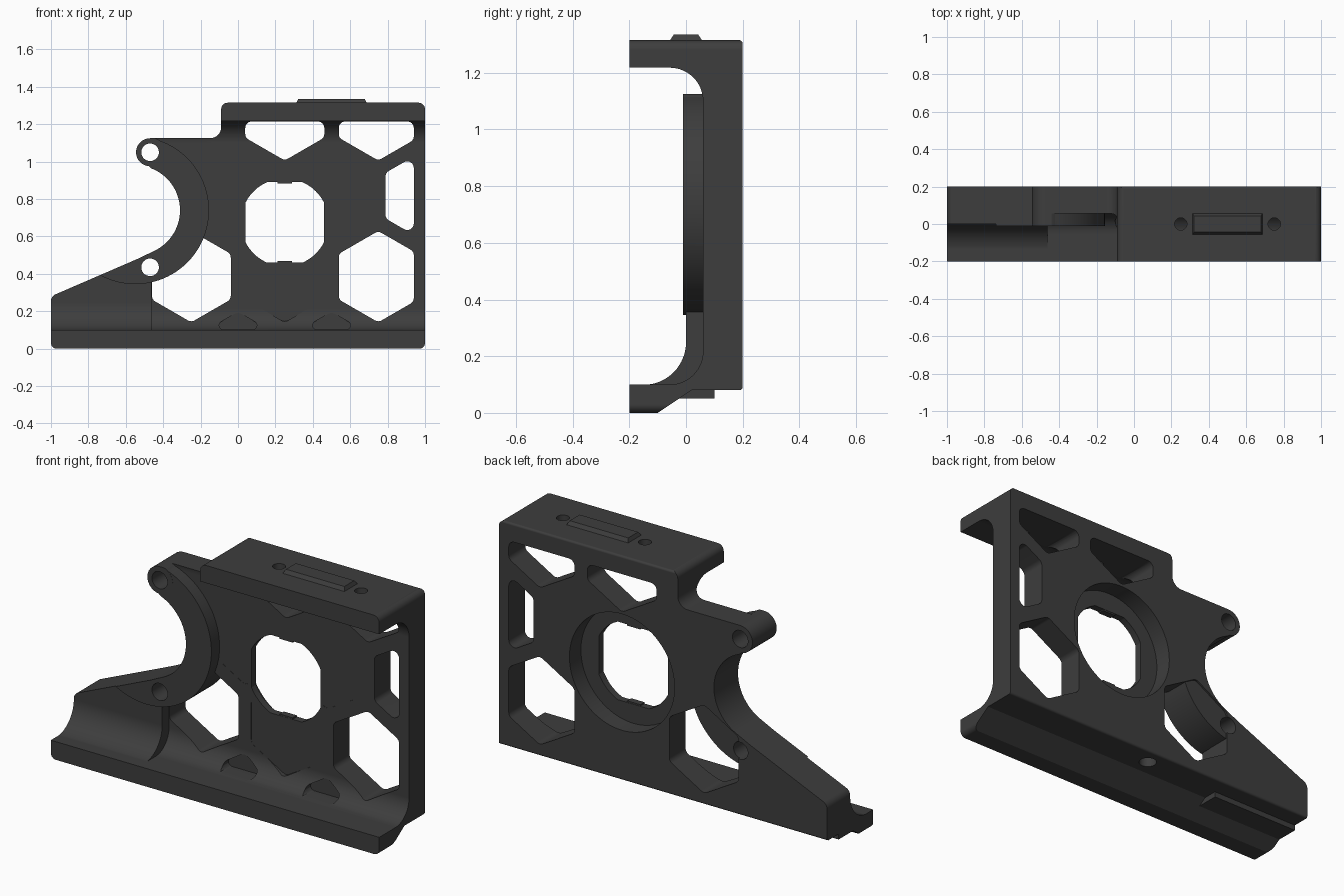
import bpy, bmesh, math
from mathutils import Vector

if "Cube" in bpy.data.objects:
    bpy.data.objects.remove(bpy.data.objects["Cube"])

dark = bpy.data.materials.new("dark_grey")
dark.diffuse_color = (0.047, 0.047, 0.047, 1)
dark.use_nodes = True
dark.node_tree.nodes["Principled BSDF"].inputs["Base Color"].default_value = dark.diffuse_color


def arc(cx, cy, r, a0, a1, n=24):
    return [(cx + r * math.cos(math.radians(a0 + (a1 - a0) * i / n)),
             cy + r * math.sin(math.radians(a0 + (a1 - a0) * i / n))) for i in range(n + 1)]


def circle(cx, cy, r, n=64):
    return arc(cx, cy, r, 0, 360, n)[:-1]


def rounded(points, n=8):
    """Round each corner (x, y, radius); corners without a radius stay sharp."""
    out = []
    for i, p in enumerate(points):
        b = Vector(p[:2])
        if len(p) < 3:
            out.append(tuple(b))
            continue
        a, c = Vector(points[i - 1][:2]) - b, Vector(points[(i + 1) % len(points)][:2]) - b
        half = a.angle(c) / 2
        t = min(p[2] / math.tan(half), 0.45 * a.length, 0.45 * c.length)
        r = t * math.tan(half)
        a.normalize()
        c.normalize()
        centre = b + (a + c).normalized() * (r / math.sin(half))
        u, v = b + a * t - centre, b + c * t - centre
        sweep = u.angle(v)
        for k in range(n + 1):
            f = k / n
            w = (u * math.sin((1 - f) * sweep) + v * math.sin(f * sweep)) / math.sin(sweep)
            out.append(tuple(centre + w))
    return out


def prism(name, points, lo, hi, axis="y"):
    """Extrude a 2D outline along an axis from lo to hi."""
    place = {"x": lambda p, d: (d, p[0], p[1]),
             "y": lambda p, d: (p[0], d, p[1]),
             "z": lambda p, d: (p[0], p[1], d)}[axis]
    bm = bmesh.new()
    a = [bm.verts.new(place(p, lo)) for p in points]
    b = [bm.verts.new(place(p, hi)) for p in points]
    bm.faces.new(a)
    bm.faces.new(b)
    for i in range(len(a)):
        j = (i + 1) % len(a)
        bm.faces.new((a[i], a[j], b[j], b[i]))
    bmesh.ops.recalc_face_normals(bm, faces=bm.faces)
    mesh = bpy.data.meshes.new(name)
    bm.to_mesh(mesh)
    bm.free()
    ob = bpy.data.objects.new(name, mesh)
    bpy.context.collection.objects.link(ob)
    mesh.materials.append(dark)
    return ob


def combine(target, tool, operation="DIFFERENCE"):
    mod = target.modifiers.new("combine", "BOOLEAN")
    mod.object, mod.operation, mod.solver = tool, operation, "EXACT"
    bpy.context.view_layer.objects.active = target
    bpy.ops.object.modifier_apply(modifier=mod.name)
    bpy.data.objects.remove(tool)


def clip(points, axis, limit, sign):
    """Keep the part of a convex polygon on one side of a line."""
    out = []
    for i, q in enumerate(points):
        p = points[i - 1]
        dp, dq = sign * (p[axis] - limit), sign * (q[axis] - limit)
        if dp * dq < 0:
            f = dp / (dp - dq)
            out.append((p[0] + f * (q[0] - p[0]), p[1] + f * (q[1] - p[1])))
        if dq >= 0:
            out.append(q)
    return out


def hexagon(cx, cz):
    """Honeycomb cell kept inside the frame, with rounded corners."""
    pts = [(cx + 0.244 * math.sin(math.radians(60 * i)),
            cz + 0.244 * math.cos(math.radians(60 * i))) for i in range(6)]
    for axis, limit, sign in ((0, -0.46, 1), (0, 0.94, -1), (1, 0.102, 1), (1, 1.215, -1)):
        pts = clip(pts, axis, limit, sign)
    return rounded([(x, z, 0.035) for x, z in pts], 6)


# C-shaped body section swept along the length
section = rounded([(-0.2, 0), (-0.1, 0), (0.02, 0.08), (0.2, 0.08, 0.012), (0.2, 1.315, 0.012),
                   (-0.2, 1.315), (-0.2, 1.218), (0.06, 1.218, 0.21), (0.06, 0.1, 0.21),
                   (-0.2, 0.1)], 16)
body = prism("bracket_body", section, -1.1, 1.1, "x")

# honeycomb openings and shallow honeycomb pockets
for x, z in ((-0.25, 0.385), (0.75, 0.385), (1.0, 0.818), (0.25, 1.25), (0.75, 1.25)):
    combine(body, prism("opening_cutter", hexagon(x, z), -0.3, 0.3))
for x, z in ((0.25, 0.385), (0, 0.818), (0.5, 0.818), (0, -0.048), (0.5, -0.048)):
    combine(body, prism("pocket_cutter", hexagon(x, z), -0.17, 0.061))

# thicker foot at the low end, curved mount ring and its upper boss
foot = arc(-0.15, 0.249, 0.15, -90, 0, 16) + [(0.0, 0.7), (0.1, 0.7), (0.1, 0.05), (-0.15, 0.05)]
combine(body, prism("foot", foot, -1.1, -0.462, "x"), "UNION")
combine(body, prism("mount_ring", circle(-0.55, 0.74, 0.395, 96), -0.01, 0.19), "UNION")
combine(body, prism("mount_boss", circle(-0.47, 1.05, 0.08), -0.0102, 0.1995), "UNION")

# trim everything to the front outline
outline = rounded([(-1, 0, 0.03), (1, 0, 0.03), (1, 1.315, 0.035), (-0.09, 1.315, 0.035),
                   (-0.09, 1.125, 0.06)]
                  + arc(-0.47, 1.05, 0.075, 90, 265, 20)
                  + arc(-0.55, 0.74, 0.24, 69, -62, 32)
                  + [(-0.53, 0.483), (-1, 0.28, 0.04)])
combine(body, prism("outline", outline, -0.5, 0.5), "INTERSECT")

# central opening with flattened sides, and round recess behind it
opening = circle(0, 0, 0.235, 96)
for axis, limit in ((0, 0.21), (1, 0.215)):
    opening = clip(clip(opening, axis, limit, -1), axis, -limit, 1)
combine(body, prism("centre_cutter", [(x + 0.25, z + 0.675) for x, z in opening], -0.3, 0.3))
combine(body, prism("recess_cutter", circle(0.25, 0.675, 0.32, 96), 0.1, 0.3))

# bolt holes through the mount, top flange and underside
for z in (1.05, 0.435):
    combine(body, prism("mount_hole", circle(-0.47, z, 0.047, 40), -0.3, 0.3))
for x in (0.25, 0.75):
    combine(body, prism("flange_hole", circle(x, 0, 0.033, 32), 1.1, 1.4, "z"))
combine(body, prism("base_hole", circle(0, 0.11, 0.045, 32), 0.0, 0.18, "z"))

# small locating tabs in the central opening
for name, lo, hi in (("upper_tab", 0.882, 0.9), ("lower_tab", 0.45, 0.468)):
    prism(name, [(0.21, lo), (0.29, lo), (0.29, hi), (0.21, hi)], 0.062, 0.098)

# raised rail with sloped sides on the top flange
rail = prism("top_rail", [(0.31, -0.06), (0.69, -0.06), (0.69, 0.06), (0.31, 0.06)], 1.31, 1.335, "z")
for v in rail.data.vertices:
    if v.co.z > 1.32:
        v.co.x += 0.012 if v.co.x < 0.5 else -0.012
        v.co.y *= 0.72

# smooth curves, crisp edges
bpy.ops.object.select_all(action="DESELECT")
body.select_set(True)
bpy.context.view_layer.objects.active = body
bpy.ops.object.shade_smooth_by_angle(angle=math.radians(25))
weighted = body.modifiers.new("weighted_normals", "WEIGHTED_NORMAL")
weighted.keep_sharp = True
